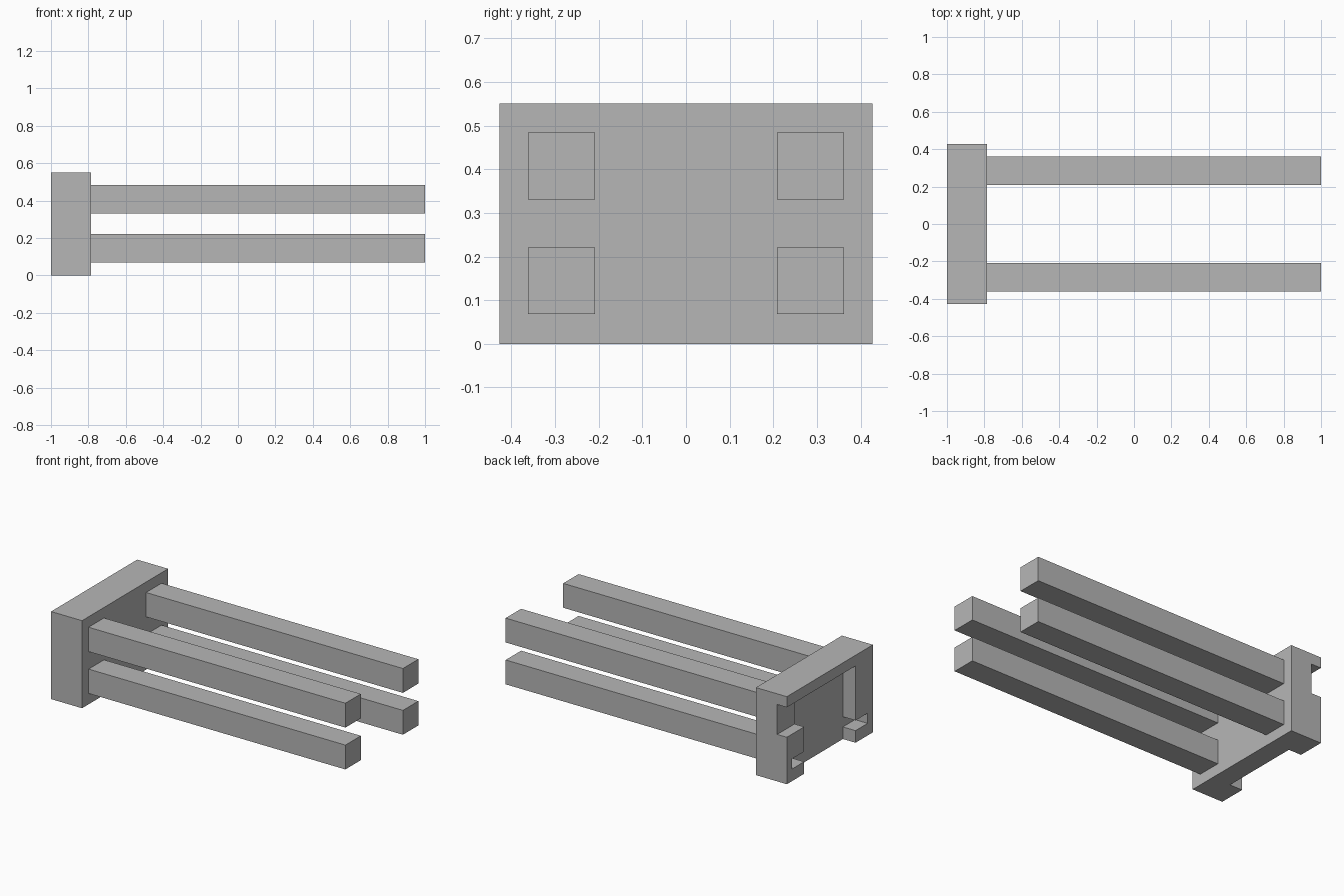
import bpy
from mathutils import Vector

cube = bpy.data.objects.get("Cube")
if cube:
    bpy.data.objects.remove(cube, do_unlink=True)

# Single flat grey
grey = bpy.data.materials.new("plain_grey")
grey.use_nodes = True
colour = (0.47, 0.47, 0.47, 1)
grey.diffuse_color = colour
grey.node_tree.nodes["Principled BSDF"].inputs["Base Color"].default_value = colour


def box(name, low, high):
    """Axis-aligned box between two corners."""
    low, high = Vector(low), Vector(high)
    bpy.ops.mesh.primitive_cube_add(size=1, location=(0, 0, 0))
    obj = bpy.context.object
    obj.name = name
    for v in obj.data.vertices:
        v.co = (low + high) / 2 + v.co * (high - low)
    obj.data.materials.append(grey)
    return obj


def cut(target, low, high):
    """Subtract a box from the target and discard the cutter."""
    cutter = box("cutter", low, high)
    cutter.hide_render = True
    mod = target.modifiers.new("cut", 'BOOLEAN')
    mod.operation = 'DIFFERENCE'
    mod.solver = 'EXACT'
    mod.object = cutter
    bpy.context.view_layer.objects.active = target
    bpy.ops.object.modifier_apply(modifier=mod.name)
    bpy.data.objects.remove(cutter, do_unlink=True)


END, FACE, TOP, HALF = -1.0, -0.785, 0.55, 0.427
OUT = END - 0.1
CEILING = 0.483

# End block with a cavity open at the back and the bottom
block = box("end_block", (END, -HALF, 0), (FACE, HALF, TOP))
cut(block, (OUT, -0.255, -0.1), (-0.912, 0.255, CEILING))
# Low slots in both legs, above the feet
cut(block, (OUT, -0.375, 0.076), (-0.912, 0.375, 0.14))
# Side notch through one leg only
cut(block, (OUT, 0.1, 0.295), (-0.933, HALF + 0.1, CEILING))

# Four long square bars
for side, y in (("right", -0.362), ("left", 0.209)):
    for level, z in (("lower", 0.068), ("upper", 0.331)):
        box(f"{level}_{side}_bar", (FACE, y, z), (1, y + 0.153, z + 0.153))
